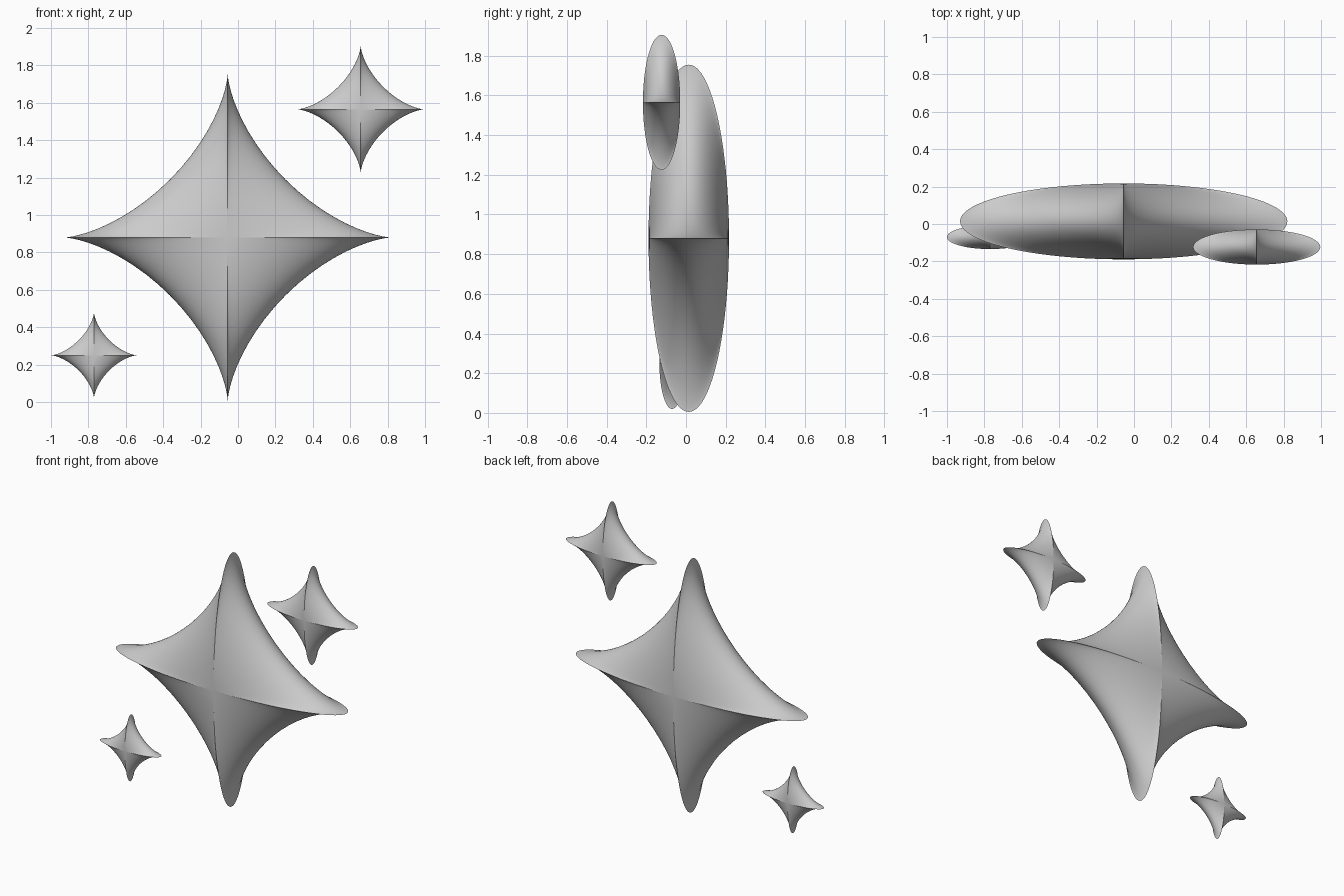
import bpy, bmesh
from math import sin, cos, pi, radians

if "Cube" in bpy.data.objects:
    bpy.data.objects.remove(bpy.data.objects["Cube"])

SEGMENTS, RINGS = 96, 40


def spike(v):
    return v ** 3


def sparkle(name, centre, radius, depth):
    """Four-pointed concave star, swelling to a rounded pillow along y."""
    bm = bmesh.new()
    front = bm.verts.new((0, -depth, 0))
    back = bm.verts.new((0, depth, 0))
    rings = []
    for i in range(1, RINGS):
        a = -pi / 2 + pi * i / RINGS
        r, y = radius * cos(a), depth * sin(a)
        rings.append([bm.verts.new((r * spike(cos(2 * pi * k / SEGMENTS)), y,
                                    r * spike(sin(2 * pi * k / SEGMENTS))))
                      for k in range(SEGMENTS)])
    for k in range(SEGMENTS):
        n = (k + 1) % SEGMENTS
        bm.faces.new((front, rings[0][k], rings[0][n]))
        bm.faces.new((back, rings[-1][n], rings[-1][k]))
        for a, b in zip(rings, rings[1:]):
            bm.faces.new((a[k], b[k], b[n], a[n]))
    bmesh.ops.recalc_face_normals(bm, faces=bm.faces)
    mesh = bpy.data.meshes.new(name)
    bm.to_mesh(mesh)
    bm.free()
    obj = bpy.data.objects.new(name, mesh)
    obj.location = centre
    bpy.context.collection.objects.link(obj)
    # smooth faces, sharp blades along the points
    bpy.ops.object.select_all(action='DESELECT')
    obj.select_set(True)
    bpy.context.view_layer.objects.active = obj
    bpy.ops.object.shade_smooth_by_angle(angle=radians(30))


# large central star and its two small companions
sparkle("large_star", (-0.055, 0.014, 0.88), 0.875, 0.203)
sparkle("upper_right_star", (0.656, -0.123, 1.565), 0.34, 0.094)
sparkle("lower_left_star", (-0.77, -0.07, 0.25), 0.23, 0.064)
